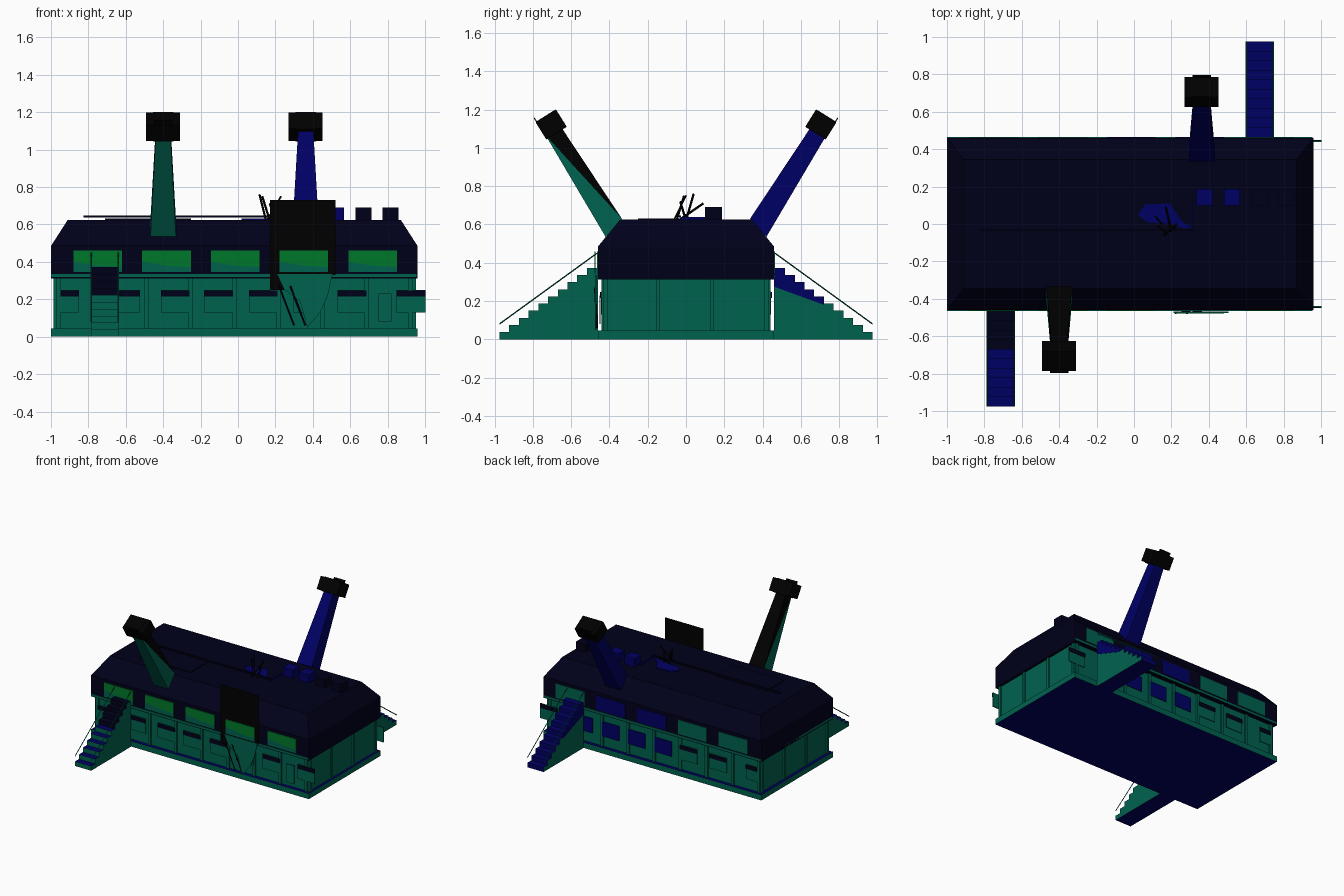
import bpy, bmesh, math
from mathutils import Vector

if "Cube" in bpy.data.objects:
    bpy.data.objects.remove(bpy.data.objects["Cube"])


def lin(c):
    c /= 255
    return c / 12.92 if c <= 0.04045 else ((c + 0.055) / 1.055) ** 2.4


def colour(name, r, g, b):
    m = bpy.data.materials.new(name)
    m.diffuse_color = (lin(r), lin(g), lin(b), 1)
    m.use_nodes = True
    m.node_tree.nodes["Principled BSDF"].inputs["Base Color"].default_value = m.diffuse_color
    return m


NAVY = colour("dark navy", 0, 0, 26)
TEAL = colour("teal", 0, 98, 79)
BLUE = colour("deep blue", 0, 0, 100)
GREEN = colour("green", 0, 120, 42)
BLACK = colour("black", 0, 0, 0)


def make(name, bm, mats, rule=None):
    bmesh.ops.recalc_face_normals(bm, faces=bm.faces)
    if rule:
        for f in bm.faces:
            f.material_index = rule(f.normal, f.calc_center_median())
    me = bpy.data.meshes.new(name)
    bm.to_mesh(me)
    bm.free()
    for m in mats:
        me.materials.append(m)
    ob = bpy.data.objects.new(name, me)
    bpy.context.collection.objects.link(ob)
    return ob


def loft(name, rings, mats, rule=None):
    """Joins rings of points with quads and caps both ends."""
    bm = bmesh.new()
    vs = [[bm.verts.new(p) for p in r] for r in rings]
    n = len(vs[0])
    for a, b in zip(vs, vs[1:]):
        for i in range(n):
            j = (i + 1) % n
            bm.faces.new((a[i], a[j], b[j], b[i]))
    bm.faces.new(vs[0])
    bm.faces.new(vs[-1])
    return make(name, bm, mats, rule)


def rect(x0, x1, y0, y1, z):
    return [(x0, y0, z), (x1, y0, z), (x1, y1, z), (x0, y1, z)]


def box(name, x0, x1, y0, y1, z0, z1, *mats, rule=None):
    return loft(name, [rect(x0, x1, y0, y1, z0), rect(x0, x1, y0, y1, z1)], mats, rule)


def plate(name, pts, y, mat, t=0.006):
    """Thin upright plate with an outline in x and z."""
    return loft(name, [[(x, y - t / 2, z) for x, z in pts],
                       [(x, y + t / 2, z) for x, z in pts]], [mat])


def rod(name, a, b, w, mat):
    a, b = Vector(a), Vector(b)
    d = (b - a).normalized()
    u = d.cross(Vector((0, 0, 1)) if abs(d.z) < 0.9 else Vector((1, 0, 0))).normalized() * w
    v = d.cross(u)
    return loft(name, [[p + u, p + v, p - u, p - v] for p in (a, b)], [mat])


def rc(x0, x1, z0, z1):
    return [(x0, z0), (x1, z0), (x1, z1), (x0, z1)]


# Plinth, lower walls, ledge and roof
box("plinth", -1, 0.96, -0.46, 0.46, 0, 0.045, TEAL, BLUE,
    rule=lambda n, c: 1 if abs(n.z) > 0.5 else 0)
box("lower_walls", -0.975, 0.94, -0.43, 0.43, 0.045, 0.32, TEAL)
box("ledge", -1, 0.955, -0.464, 0.464, 0.318, 0.335, TEAL, NAVY,
    rule=lambda n, c: 1 if n.z < -0.5 else 0)
loft("roof", [rect(-1, 0.96, -0.46, 0.46, 0.312), rect(-1, 0.96, -0.46, 0.46, 0.485),
              rect(-0.91, 0.87, -0.345, 0.345, 0.625)], [NAVY])

# Wall posts on long sides and ends
for s in (-1, 1):
    for i in range(9):
        x = -0.96 + i * 0.235
        box("wall_post", x - 0.012, x + 0.012, s * 0.43, s * 0.442, 0.045, 0.32, TEAL)
    for y in (-0.42, -0.145, 0.135, 0.42):
        box("end_post", s * 0.957 - 0.0175 - 0.012, s * 0.957 - 0.0175 + 0.012,
            y - 0.01, y + 0.01, 0.045, 0.32, TEAL)

    # Lower windows, each with a dark top strip
    for x in (-0.9, -0.6, -0.335, -0.105, 0.135, 0.37, 0.61, 0.925):
        w = 0.05 if x < -0.8 else 0.077
        pane = BLUE if s > 0 and -0.2 < x < 0.7 else TEAL
        plate("lower_window", rc(x - w, x + w, 0.13, 0.25), s * 0.441, pane)
        if pane == TEAL:
            plate("window_strip", rc(x - w, x + w, 0.215, 0.248), s * 0.446, NAVY)

    # Upper windows
    for i in range(5):
        x = -0.75 + i * 0.3675
        if s < 0:
            y = -0.475 if i == 3 else -0.463
            plate("upper_window", [(x - 0.13, 0.4), (x, 0.38), (x + 0.13, 0.373),
                                   (x + 0.13, 0.46), (x - 0.13, 0.46)], y, GREEN)
            plate("window_lower_band", [(x - 0.13, 0.345), (x + 0.13, 0.345), (x + 0.13, 0.373),
                                        (x, 0.38), (x - 0.13, 0.4)], y, TEAL)
        else:
            plate("upper_window", rc(x - 0.13, x + 0.13, 0.345, 0.46), 0.463,
                  BLUE if i in (2, 3) else TEAL)
box("broken_panel", 0.75, 0.82, -0.452, -0.446, 0.08, 0.23, TEAL)

# Tall board on the front, torn flap and leaning planks
plate("front_board", [(0.17, 0.25), (0.25, 0.25), (0.25, 0.33), (0.52, 0.33),
                      (0.52, 0.73), (0.17, 0.73)], -0.47, BLACK, 0.001)
plate("torn_flap", [(0.21, 0.335), (0.25, 0.25), (0.33, 0.19), (0.37, 0.05),
                    (0.44, 0.13), (0.48, 0.22), (0.505, 0.335)], -0.472, TEAL)
for x in (0.22, 0.28):
    rod("leaning_plank", (x, -0.476, 0.27), (x + 0.08, -0.465, 0.06), 0.005, NAVY)


# Stairs with sloping handrails; s is -1 at the front and 1 at the back
def stairs(s, x0, x1):
    prof = [(s * 0.46, 0)]
    for i in range(10):
        y = 0.467 + i * 0.0508
        prof += [(s * (y if i else 0.46), 0.373 - i * 0.0373),
                 (s * (y + 0.0508), 0.373 - i * 0.0373)]
    prof.append((s * 0.975, 0))

    def rule(n, c):
        if n.z < -0.5:
            return 1
        if n.z > 0.5:
            return 1 if s > 0 or c.y < -0.66 else 2
        if abs(n.x) > 0.5:
            return 0
        if s > 0:
            return 1
        return 0 if c.z < 0.24 else 2
    loft("stairs", [[(x, y, z) for y, z in prof] for x in (x0, x1)], [TEAL, BLUE, NAVY], rule)
    for x in (x0, x1):
        rod("handrail", (x, s * 0.975, 0.08), (x, s * 0.465, 0.45), 0.0035, TEAL)
        # painted upper part of the back stair sides
        if s > 0:
            upper = prof[1:11] + [(prof[10][0], 0.18), (0.46, 0.275)]
            loft("stair_side_paint", [[(x + d, y, z) for y, z in upper]
                                      for d in (-0.002, 0.002)], [BLUE])


stairs(-1, -0.785, -0.64)
stairs(1, 0.6, 0.745)


# Leaning chimneys with block heads
def chimney(s, cx):
    # corners as (distance from middle, height)
    ob, ib, it, ot = (0.42, 0.535), (0.335, 0.63), (0.655, 1.113), (0.735, 1.068)
    bm = bmesh.new()
    side = {}
    for k in (-1, 1):
        side[k] = [bm.verts.new((cx + k * w, s * y, z))
                   for (y, z), w in ((ob, 0.068), (ib, 0.068), (it, 0.04), (ot, 0.04))]
        o, i, t, u = side[k]
        bm.faces.new((o, i, u))
        bm.faces.new((i, t, u))
    l, r = side[-1], side[1]
    for i in range(4):
        j = (i + 1) % 4
        bm.faces.new((l[i], l[j], r[j], r[i]))

    def rule(n, c):
        if s > 0:
            return 1
        if abs(n.x) > 0.5:
            return 0 if c.z < 0.8 else 2
        return 0 if n.y < 0 and n.z < 0.3 else 2
    make("chimney_shaft", bm, [TEAL, BLUE, BLACK], rule)
    ang = -s * math.radians(32)
    c, d = math.cos(ang), math.sin(ang)
    mid = Vector((cx, s * 0.705, 1.123))
    for name, sx, sy, sz, off in (("chimney_head", 0.182, 0.126, 0.102, 0),
                                  ("chimney_core", 0.11, 0.122, 0.108, 0),
                                  ("chimney_fin", 0.10, 0.006, 0.05, 0.057)):
        h = box(name, -sx / 2, sx / 2, -sy / 2, sy / 2, -sz / 2, sz / 2, BLACK)
        h.rotation_euler = (ang, 0, 0)
        h.location = mid
        if off:
            h.location = mid + Vector((0, s * off * c - 0.05 * d, s * off * d + 0.05 * c))


chimney(-1, -0.4)
chimney(1, 0.362)

# Roof fittings: raised slab, long rod, vents, patch and loose sticks
box("roof_slab", -0.71, -0.25, -0.25, -0.03, 0.62, 0.632, NAVY)
box("roof_rod", -0.825, 0.32, -0.036, -0.026, 0.636, 0.648, NAVY)
box("roof_cross_rod", 0.313, 0.322, -0.03, 0.14, 0.625, 0.638, BLUE)
for i in range(4):
    x = 0.335 + i * 0.146
    box("roof_vent", x, x + 0.086, 0.1, 0.187, 0.62, 0.692, BLUE if i < 2 else NAVY)
patch = [(0.02, 0.05), (0.07, 0.01), (0.2, 0.0), (0.27, -0.025), (0.31, -0.02),
         (0.25, 0.02), (0.19, 0.11), (0.06, 0.105)]
loft("roof_patch", [[(x, y, z) for x, y in patch] for z in (0.622, 0.632)], [BLUE])
for a, b in (((0.15, 0.0, 0.62), (0.115, 0.04, 0.76)), ((0.17, -0.05, 0.62), (0.13, -0.01, 0.75)),
             ((0.16, -0.06, 0.63), (0.23, 0.0, 0.75)), ((0.2, -0.04, 0.62), (0.17, 0.09, 0.71)),
             ((0.19, 0.0, 0.62), (0.22, -0.03, 0.72))):
    rod("loose_stick", a, b, 0.006, BLACK)
